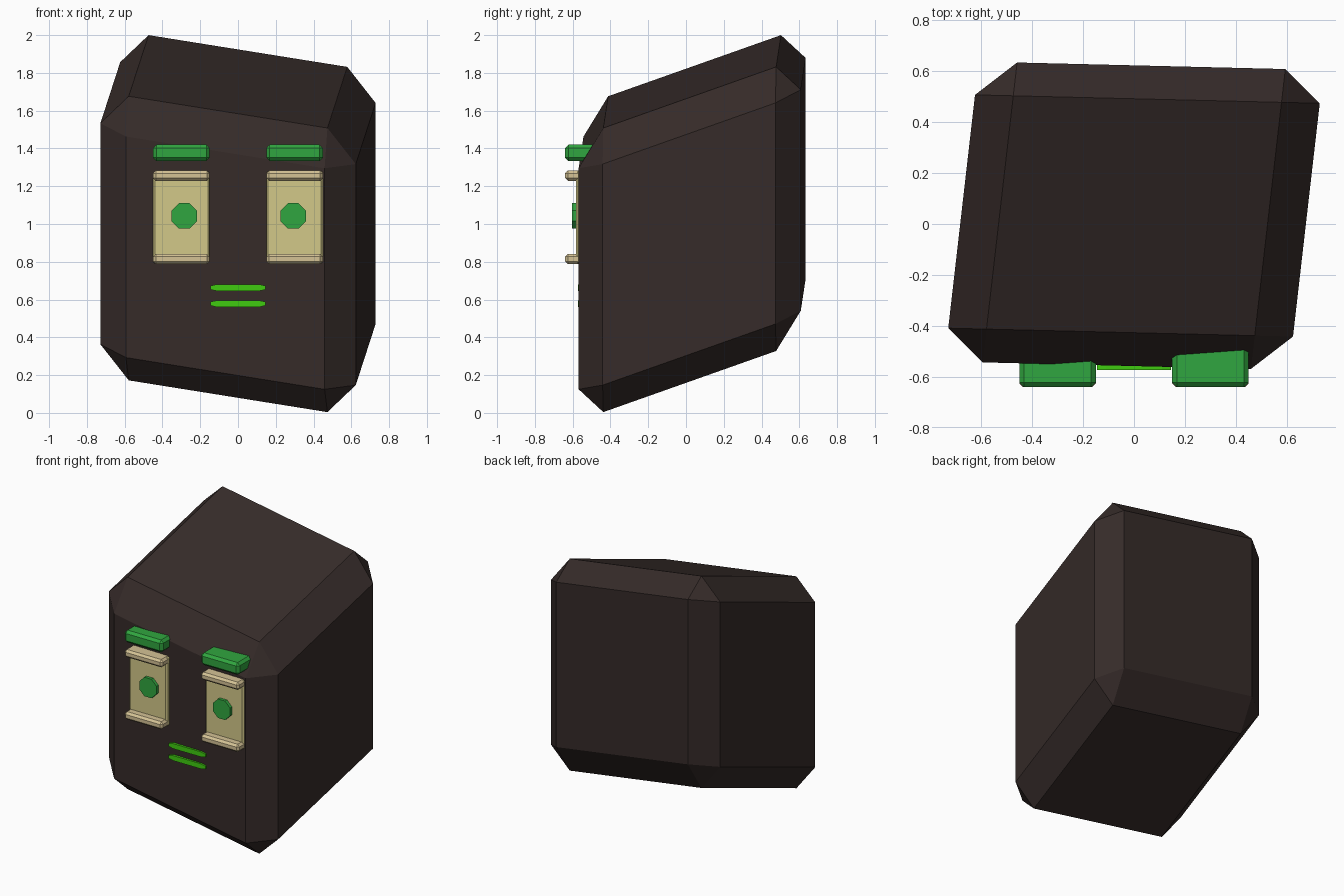
import bpy, bmesh, math
from mathutils import Matrix

if "Cube" in bpy.data.objects:
    bpy.data.objects.remove(bpy.data.objects["Cube"])


def material(name, rgb):
    m = bpy.data.materials.new(name)
    m.diffuse_color = (*rgb, 1)
    m.use_nodes = True
    m.node_tree.nodes["Principled BSDF"].inputs["Base Color"].default_value = m.diffuse_color
    return m


BODY = material("dark_brown", (0.036, 0.024, 0.022))
GREEN = material("green", (0.03, 0.38, 0.05))
LIME = material("lime", (0.05, 0.6, 0.005))
PLATE = material("cream", (0.65, 0.58, 0.25))
LID = material("tan", (0.66, 0.54, 0.30))


def finish(bm, name, mat):
    bmesh.ops.recalc_face_normals(bm, faces=bm.faces)
    me = bpy.data.meshes.new(name)
    bm.to_mesh(me)
    bm.free()
    me.materials.append(mat)
    ob = bpy.data.objects.new(name, me)
    bpy.context.collection.objects.link(ob)
    return ob


def chamfer(bm, width):
    bmesh.ops.bevel(bm, geom=bm.edges[:], offset=width, segments=1,
                    affect='EDGES', profile=0.5)


def block(name, x, y, z, mat, width):
    """Chamfered box given as (min, max) spans."""
    bm = bmesh.new()
    bmesh.ops.create_cube(bm, size=1)
    for v in bm.verts:
        v.co = [(s[0] + s[1]) / 2 + c * (s[1] - s[0])
                for c, s in zip(v.co, (x, y, z))]
    chamfer(bm, width)
    return finish(bm, name, mat)


# Head: chamfered cube, then sheared into a leaning block
bm = bmesh.new()
bmesh.ops.create_cube(bm, size=2)
chamfer(bm, 0.222)
bm.transform(Matrix(((0.676, 0.0675, 0, 0),
                     (-0.0165, 0.588, 0, 0.0325),
                     (-0.108, 0.208, 0.752, 1.002),
                     (0, 0, 0, 1))))
finish(bm, "head", BODY)

# Eyes and brows on both sides
for side, x, px in (("left", (-0.45, -0.15), -0.285), ("right", (0.15, 0.45), 0.293)):
    block(side + "_eye_plate", x, (-0.582, -0.50), (0.79, 1.28), PLATE, 0.01)
    block(side + "_upper_lid", x, (-0.64, -0.50), (1.228, 1.283), LID, 0.015)
    block(side + "_lower_lid", x, (-0.64, -0.50), (0.787, 0.842), LID, 0.015)
    block(side + "_brow", x, (-0.64, -0.47), (1.333, 1.42), GREEN, 0.018)
    bm = bmesh.new()
    bmesh.ops.create_cone(bm, cap_ends=True, segments=8, radius1=0.073,
                          radius2=0.073, depth=0.06)
    bm.transform(Matrix.Translation((px, -0.574, 1.043))
                 @ Matrix.Rotation(math.pi / 2, 4, 'X')
                 @ Matrix.Rotation(math.pi / 8, 4, 'Z'))
    finish(bm, side + "_pupil", GREEN)

# Mouth: two thin bars with clipped ends
for name, z in (("upper_lip", 0.663), ("lower_lip", 0.578)):
    bm = bmesh.new()
    outline = [(-0.145, -0.01), (-0.11, -0.018), (0.11, -0.018), (0.145, -0.01),
               (0.145, 0.01), (0.11, 0.018), (-0.11, 0.018), (-0.145, 0.01)]
    face = bm.faces.new([bm.verts.new((a, -0.572, z + b)) for a, b in outline])
    ext = bmesh.ops.extrude_face_region(bm, geom=[face], use_keep_orig=True)
    bmesh.ops.translate(bm, vec=(0, 0.05, 0),
                        verts=[g for g in ext["geom"] if isinstance(g, bmesh.types.BMVert)])
    finish(bm, name, LIME)
